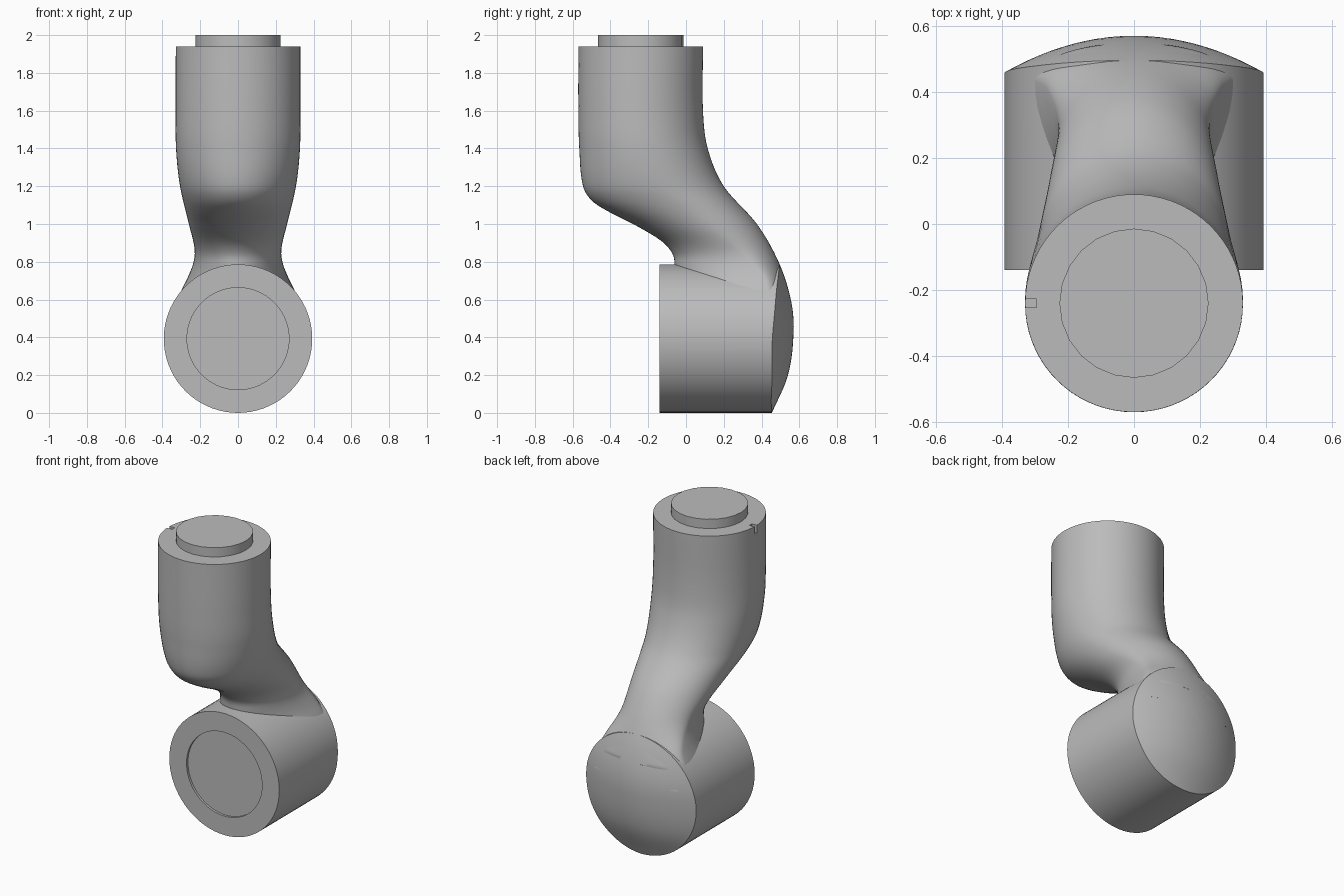
import bpy
import bmesh
import math

cube = bpy.data.objects.get("Cube")
if cube:
    bpy.data.objects.remove(cube, do_unlink=True)

grey = bpy.data.materials.new("light grey")
grey.use_nodes = True
colour = (0.5, 0.5, 0.5, 1)
grey.diffuse_color = colour
grey.node_tree.nodes["Principled BSDF"].inputs["Base Color"].default_value = colour

SEGMENTS = 72
TOP_Y, TOP_Z = -0.24, 1.94
DRUM_R, DRUM_FRONT = 0.393, -0.14


def smooth_curve(points):
    """Return a smooth function through (position, value) points."""
    points = sorted(points)
    last = len(points) - 1

    def slope(i):
        a, b = points[max(i - 1, 0)], points[min(i + 1, last)]
        return (b[1] - a[1]) / (b[0] - a[0])

    def value(z):
        i = 0
        while i < last - 1 and z > points[i + 1][0]:
            i += 1
        (z0, v0), (z1, v1) = points[i], points[i + 1]
        d = z1 - z0
        t = min(max((z - z0) / d, 0), 1)
        s = 1 - t
        return (v0 * (1 + 2 * t) * s * s + d * slope(i) * t * s * s
                + v1 * t * t * (3 - 2 * t) - d * slope(i + 1) * t * t * s)
    return value


def finish(obj, angle=35):
    bpy.ops.object.select_all(action='DESELECT')
    obj.select_set(True)
    bpy.context.view_layer.objects.active = obj
    bpy.ops.object.shade_smooth_by_angle(angle=math.radians(angle))


def loft(name, rings):
    """Skin closed rings of points and cap both ends."""
    bm = bmesh.new()
    rows = [[bm.verts.new(p) for p in ring] for ring in rings]
    count = len(rows[0])
    for a, b in zip(rows, rows[1:]):
        for i in range(count):
            j = (i + 1) % count
            bm.faces.new((a[i], a[j], b[j], b[i]))
    bm.faces.new(rows[0])
    bm.faces.new(rows[-1])
    bmesh.ops.recalc_face_normals(bm, faces=bm.faces)
    mesh = bpy.data.meshes.new(name)
    bm.to_mesh(mesh)
    bm.free()
    obj = bpy.data.objects.new(name, mesh)
    bpy.context.collection.objects.link(obj)
    mesh.materials.append(grey)
    return obj


angles = [2 * math.pi * i / SEGMENTS for i in range(SEGMENTS)]

# Side profile of the back, shared by the arm and the domed drum
back = smooth_curve([(0, 0.455), (0.2, 0.54), (0.43, 0.57), (0.6, 0.555),
                     (0.8, 0.49), (1.0, 0.375), (1.2, 0.2), (1.4, 0.115),
                     (1.6, 0.09), (TOP_Z, 0.09)])
front = smooth_curve([(0.5, -0.04), (0.7, -0.05), (0.78, -0.06), (0.84, -0.07),
                      (0.91, -0.13), (1.0, -0.28), (1.06, -0.4), (1.12, -0.495),
                      (1.2, -0.545), (1.4, -0.565), (1.6, -0.57), (TOP_Z, -0.57)])
widest = smooth_curve([(0.5, 0.44), (0.7, 0.42), (0.8, 0.34), (0.9, 0.22),
                       (1.0, 0.08), (1.1, -0.05), (1.2, -0.15), (1.4, -0.22),
                       (1.6, TOP_Y), (TOP_Z, TOP_Y)])
half_width = smooth_curve([(0.5, 0.36), (0.63, 0.308), (0.72, 0.265), (0.8, 0.235),
                           (0.87, 0.23), (1.0, 0.26), (1.2, 0.307), (1.4, 0.328),
                           (1.6, 0.33), (TOP_Z, 0.33)])

# Offset arm: horizontal sections with separate front and back depths
rings = []
steps = 80
for k in range(steps + 1):
    z = 0.5 + (TOP_Z - 0.5) * k / steps
    middle = widest(z)
    rear = back(z) - (0.012 if z < 0.62 else 0)
    ring = []
    for a in angles:
        depth = rear - middle if math.sin(a) > 0 else middle - front(z)
        ring.append((half_width(z) * math.cos(a), middle + depth * math.sin(a), z))
    rings.append(ring)
arm = loft("arm", rings)

# Alignment notch in the top rim
bpy.ops.mesh.primitive_cube_add(size=1, location=(-0.325, TOP_Y, TOP_Z))
cutter = bpy.context.object
cutter.name = "notch_cutter"
cutter.scale = (0.06, 0.026, 0.1)
cutter.hide_render = True
cut = arm.modifiers.new("notch", 'BOOLEAN')
cut.operation = 'DIFFERENCE'
cut.solver = 'EXACT'
cut.object = cutter
bpy.context.view_layer.objects.active = arm
bpy.ops.object.modifier_apply(modifier=cut.name)
bpy.data.objects.remove(cutter, do_unlink=True)
finish(arm)


# Drum: recessed front face, straight wall and domed back
def drum_ring(radius, y=None):
    ring = []
    for a in angles:
        x, z = radius * math.cos(a), DRUM_R + radius * math.sin(a)
        ring.append((x, back(z) - 0.72 * x * x if y is None else y, z))
    return ring


drum_rings = [drum_ring(0.27, DRUM_FRONT + 0.015), drum_ring(0.27, DRUM_FRONT),
              drum_ring(DRUM_R, DRUM_FRONT)]
drum_rings += [drum_ring(DRUM_R * f / 12) for f in range(12, 0, -1)]
finish(loft("drum", drum_rings))

# Raised disc on the top flange
bpy.ops.mesh.primitive_cylinder_add(vertices=24, radius=0.226, depth=0.08,
                                    location=(0, TOP_Y, 1.96))
disc = bpy.context.object
disc.name = "top_disc"
disc.data.materials.append(grey)
finish(disc)
